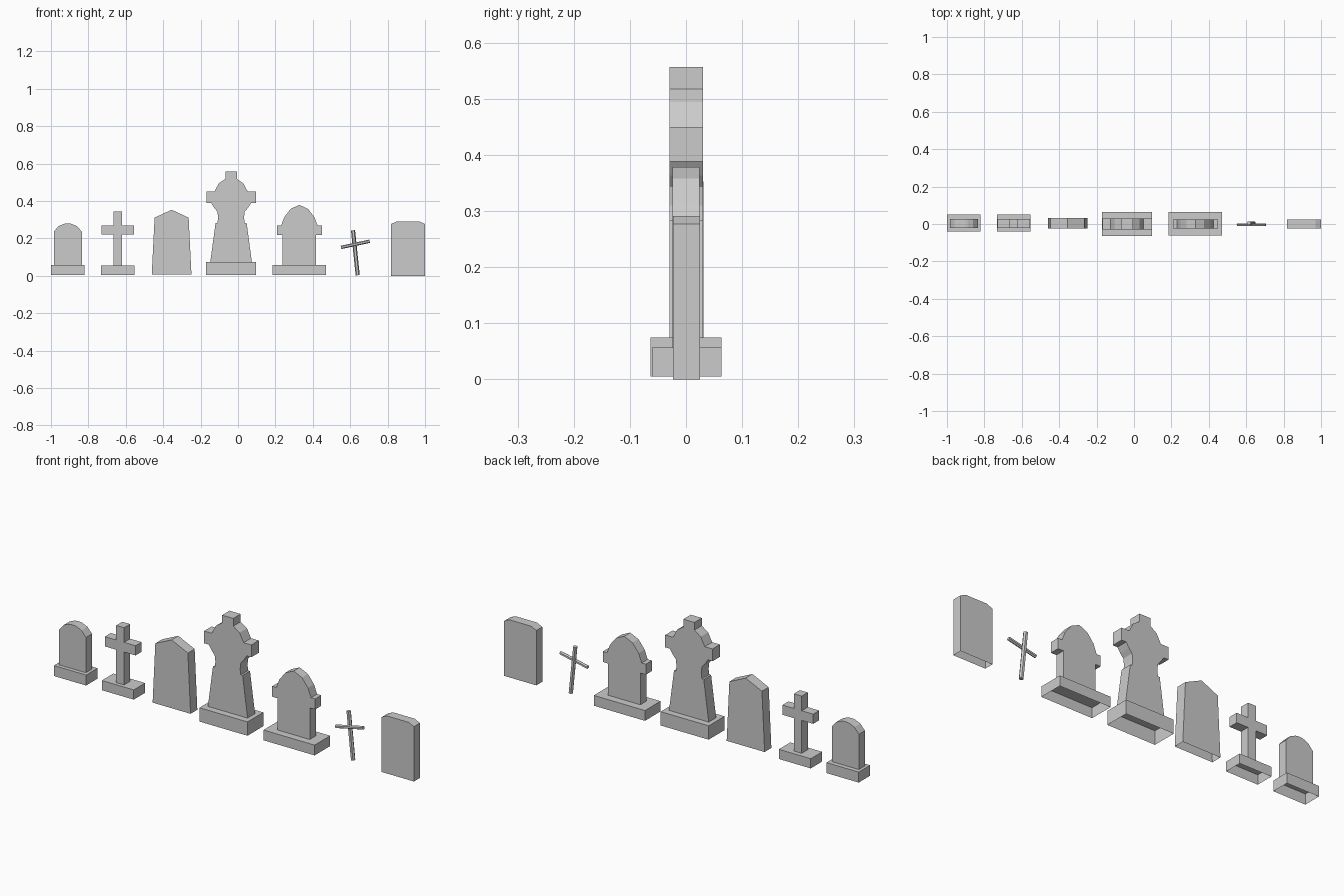
import bpy, bmesh
from mathutils import Vector

if "Cube" in bpy.data.objects:
    bpy.data.objects.remove(bpy.data.objects["Cube"])


def prism(name, cx, half, y0, y1):
    """Mirror a half outline (half width, z; bottom to top) about cx and extrude in y.
    The underside is left open, as the stones are hollow shells."""
    right = [(cx + w, z) for w, z in half]
    left = [(cx - w, z) for w, z in reversed(half) if w > 0]
    pts = right + left
    bm = bmesh.new()
    front = [bm.verts.new((x, y0, z)) for x, z in pts]
    back = [bm.verts.new((x, y1, z)) for x, z in pts]
    bm.faces.new(front)
    bm.faces.new(back[::-1])
    n = len(pts)
    for i in range(n - 1):  # the last edge is the open underside
        bm.faces.new((front[i + 1], front[i], back[i], back[i + 1]))
    finish(name, bm)


def finish(name, bm):
    mesh = bpy.data.meshes.new(name)
    bm.to_mesh(mesh)
    bm.free()
    obj = bpy.data.objects.new(name, mesh)
    bpy.context.collection.objects.link(obj)
    return obj


def plinth(name, cx, w, z1, y0, y1):
    prism(name, cx, [(w, 0.005), (w, z1)], y0, y1)


def stick(name, a, b, r):
    a, b = Vector(a), Vector(b)
    bm = bmesh.new()
    bmesh.ops.create_cone(bm, cap_ends=True, segments=6, radius1=r, radius2=r,
                          depth=(b - a).length)
    obj = finish(name, bm)
    obj.location = (a + b) / 2
    obj.rotation_mode = 'QUATERNION'
    obj.rotation_quaternion = (b - a).to_track_quat('Z', 'Y')


# Small rounded headstone
plinth("small_stone_base", -0.91, 0.09, 0.058, -0.041, 0.05)
prism("small_stone", -0.91, [(0.075, 0.058), (0.075, 0.236), (0.05, 0.265),
                             (0.02, 0.278), (0, 0.28)], -0.021, 0.027)

# Stone cross
plinth("cross_base", -0.643, 0.089, 0.054, -0.041, 0.05)
prism("stone_cross", -0.643, [(0.022, 0.054), (0.022, 0.22), (0.086, 0.22), (0.086, 0.269),
                              (0.022, 0.269), (0.022, 0.343)], -0.022, 0.026)

# Tapered slab with pointed top
prism("pointed_slab", -0.355, [(0.106, 0.008), (0.091, 0.311), (0, 0.353)], -0.023, 0.031)

# Tall monument
plinth("monument_base", -0.037, 0.134, 0.075, -0.063, 0.063)
prism("monument", -0.037, [(0.111, 0.075), (0.083, 0.283), (0.073, 0.283), (0.069, 0.31),
                           (0.073, 0.343), (0.09, 0.363), (0.106, 0.388), (0.132, 0.388),
                           (0.132, 0.45), (0.089, 0.45), (0.066, 0.494), (0.031, 0.518),
                           (0.031, 0.557)], -0.029, 0.03)

# Shouldered headstone
plinth("shouldered_base", 0.328, 0.143, 0.057, -0.061, 0.063)
prism("shouldered_stone", 0.328, [(0.09, 0.057), (0.09, 0.217), (0.12, 0.217), (0.12, 0.27),
                                  (0.097, 0.27), (0.08, 0.315), (0.046, 0.358), (0, 0.379)],
      -0.024, 0.024)

# Leaning stick cross
stick("stick_upright", (0.64, 0.005, 0.003), (0.615, 0.005, 0.243), 0.011)
stick("stick_crossbar", (0.551, -0.004, 0.152), (0.704, -0.004, 0.185), 0.009)

# Plain slab with clipped corners
prism("plain_slab", 0.909, [(0.09, 0), (0.09, 0.277), (0.061, 0.291)], -0.023, 0.025)
